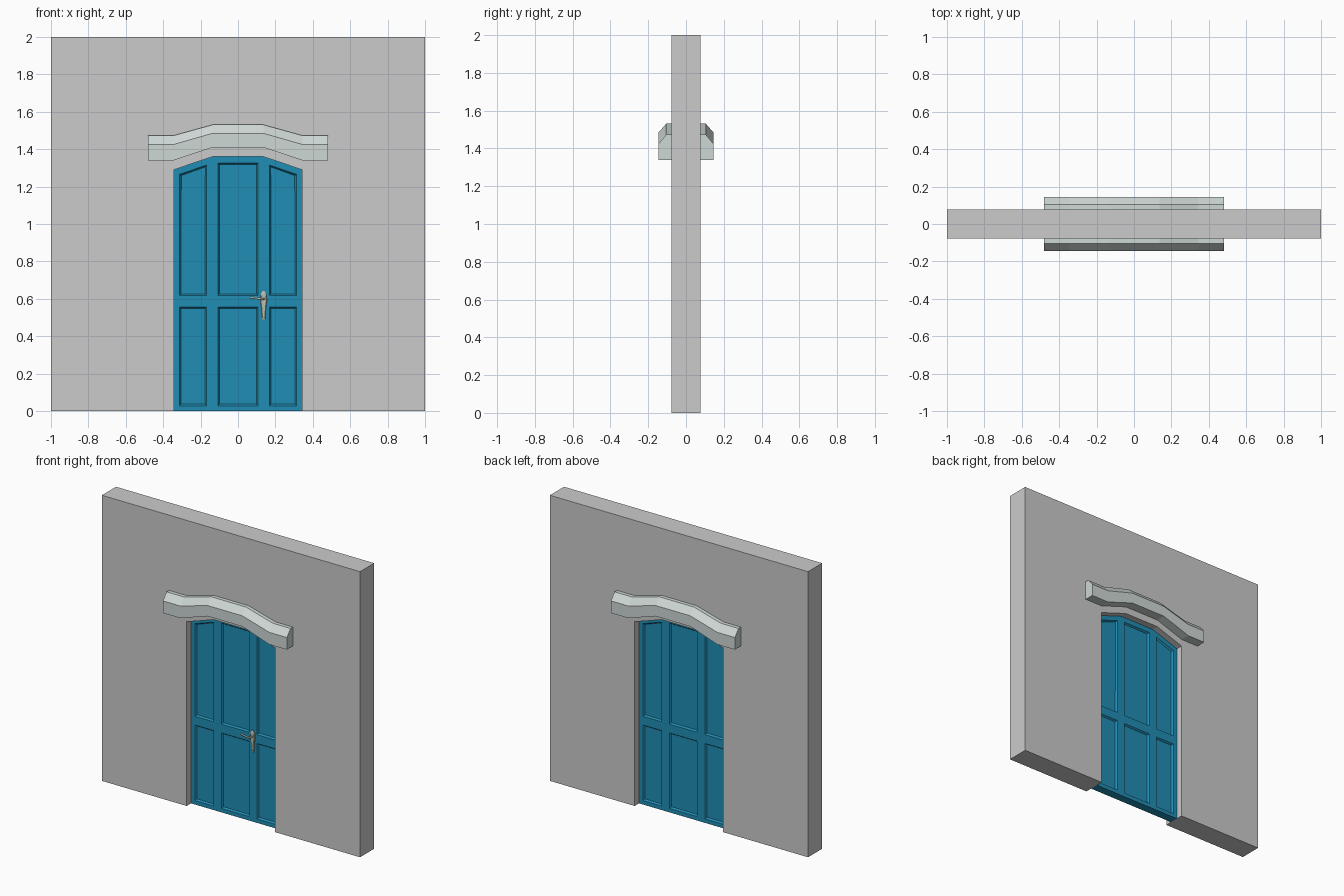
import bpy, bmesh

if "Cube" in bpy.data.objects:
    bpy.data.objects.remove(bpy.data.objects["Cube"])

WALL_Y, DOOR_Y = 0.078, 0.03


def material(name, rgb):
    m = bpy.data.materials.new(name)
    m.diffuse_color = (*rgb, 1)
    m.use_nodes = True
    m.node_tree.nodes["Principled BSDF"].inputs["Base Color"].default_value = m.diffuse_color
    return m


def finish(name, bm, mat=None, mirror_y=False):
    bmesh.ops.recalc_face_normals(bm, faces=bm.faces)
    me = bpy.data.meshes.new(name)
    bm.to_mesh(me)
    bm.free()
    ob = bpy.data.objects.new(name, me)
    bpy.context.collection.objects.link(ob)
    if mat:
        me.materials.append(mat)
    if mirror_y:
        mod = ob.modifiers.new("both_sides", 'MIRROR')
        mod.use_axis = (False, True, False)
    return ob


def loft(name, rings, mat=None, mirror_y=False):
    bm = bmesh.new()
    loops = [[bm.verts.new(p) for p in r] for r in rings]
    n = len(loops[0])
    for a, b in zip(loops, loops[1:]):
        for i in range(n):
            j = (i + 1) % n
            bm.faces.new((a[i], a[j], b[j], b[i]))
    bm.faces.new(loops[0])
    bm.faces.new(loops[-1])
    return finish(name, bm, mat, mirror_y)


def arch(x):
    # faceted head of the opening: flat centre, sloping shoulders
    return 1.36 - 0.07 * max(0, (abs(x) - 0.135) / (0.343 - 0.135))


blue = material("door_blue", (0.015, 0.27, 0.46))
stone = material("pale_stone", (0.62, 0.69, 0.67))
brass = material("dull_metal", (0.50, 0.51, 0.42))

# Wall with arched opening
outline = [(-1, 0), (-1, 2), (1, 2), (1, 0)]
outline += [(0.343, 0)] + [(x, arch(x)) for x in (0.343, 0.135, -0.135, -0.343)] + [(-0.343, 0)]
loft("wall", [[(x, y, z) for x, z in outline] for y in (-WALL_Y, WALL_Y)])

# Hood moulding above the door, on both wall faces
stations = [(-0.48, 0), (-0.345, 0), (-0.135, 1), (0.135, 1), (0.345, 0), (0.48, 0)]
rings = []
for x, up in stations:
    low, edge, top = 1.34 + 0.07 * up, 1.425 + 0.06 * up, 1.473 + 0.058 * up
    rings.append([(x, -WALL_Y, low), (x, -0.145, low), (x, -0.145, edge),
                  (x, -0.105, top), (x, -WALL_Y, top)])
loft("hood_moulding", rings, stone, mirror_y=True)

# Panelled door: grid of stiles and rails, panel cells inset and recessed
half = [0.107, 0.135, 0.168, 0.313, 0.343]
xs = [-x for x in reversed(half)] + half
panel_cols = {1, 4, 7}
bm = bmesh.new()
grid = []
for x in xs:
    zs = [0, 0.028, 0.556, 0.618, arch(x) - 0.034, arch(x)]
    grid.append([bm.verts.new((x, -DOOR_Y, z)) for z in zs])
panels = []
for i in range(len(xs) - 1):
    for j in range(5):
        f = bm.faces.new((grid[i][j], grid[i + 1][j], grid[i + 1][j + 1], grid[i][j + 1]))
        if i in panel_cols and j in (1, 3):
            panels.append(f)
border = [e for e in bm.edges if e.is_boundary]
bm.normal_update()
bmesh.ops.inset_individual(bm, faces=panels, thickness=0.012, depth=-0.012)
sides = bmesh.ops.extrude_edge_only(bm, edges=border)["geom"]
for v in sides:
    if isinstance(v, bmesh.types.BMVert):
        v.co.y = 0
finish("panelled_door", bm, blue, mirror_y=True)

# Handle plate, tapering downwards
plate = [(-0.008, 0.49), (0.009, 0.49), (0.012, 0.55), (0.018, 0.59), (0.014, 0.625),
         (0.006, 0.641), (-0.006, 0.641), (-0.014, 0.625), (-0.018, 0.59), (-0.012, 0.55)]
loft("handle_plate", [[(0.137 + x * s, y, 0.57 + (z - 0.57) * s) for x, z in plate]
                      for y, s in ((-0.028, 1), (-0.036, 1), (-0.040, 0.8))], brass)

# Handle lever
cu = bpy.data.curves.new("handle_lever", 'CURVE')
cu.dimensions = '3D'
cu.bevel_depth = 0.006
cu.bevel_resolution = 1
cu.use_fill_caps = True
path = [(0.137, -0.034, 0.6), (0.137, -0.058, 0.6), (0.125, -0.064, 0.599),
        (0.095, -0.066, 0.604), (0.066, -0.062, 0.607)]
sp = cu.splines.new('POLY')
sp.points.add(len(path) - 1)
for p, co in zip(sp.points, path):
    p.co = (*co, 1)
cu.materials.append(brass)
bpy.context.collection.objects.link(bpy.data.objects.new("handle_lever", cu))
